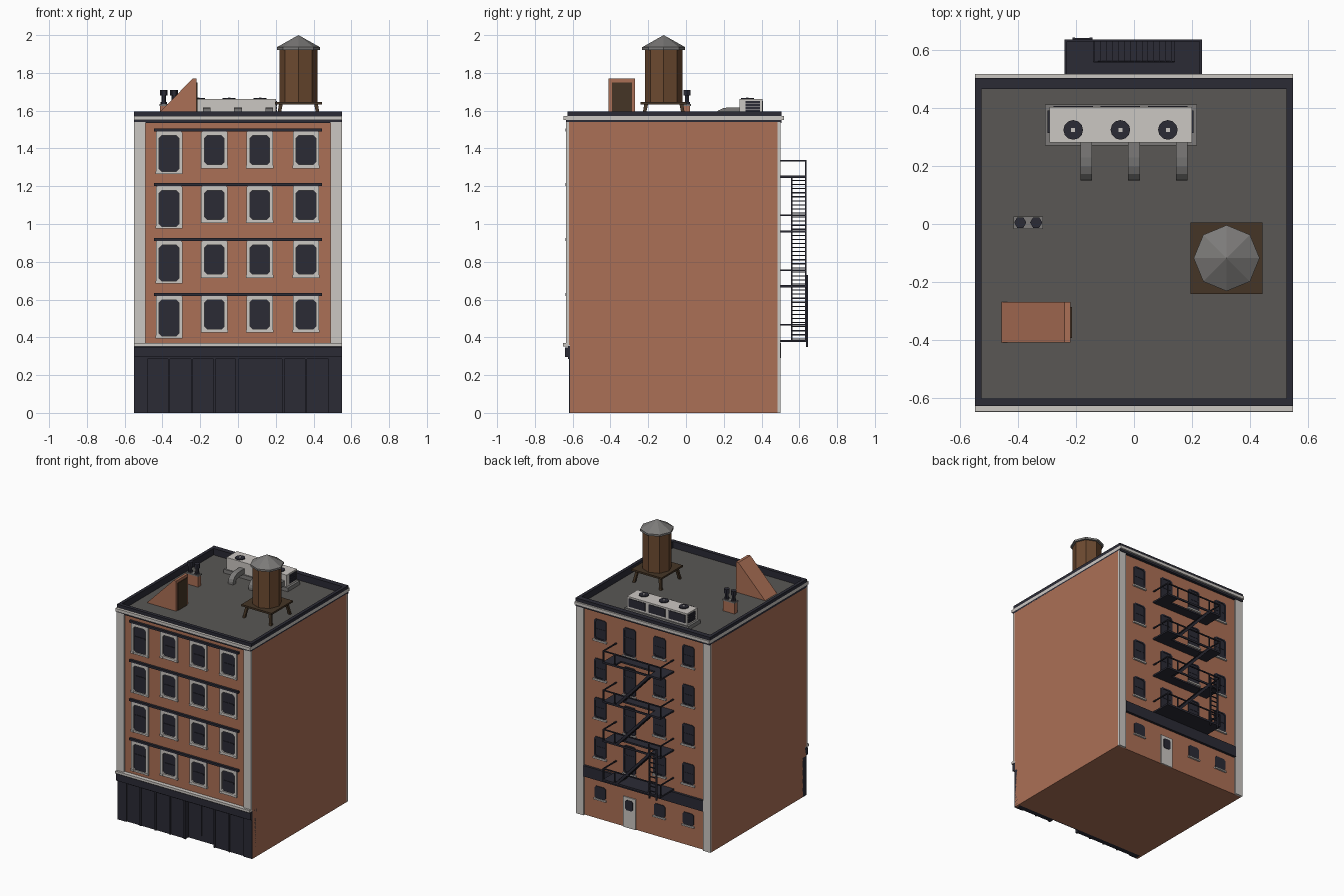
import bpy, bmesh, math
from mathutils import Vector

if "Cube" in bpy.data.objects:
    bpy.data.objects.remove(bpy.data.objects["Cube"])

def mat(name, r, g, b):
    m = bpy.data.materials.new(name)
    m.diffuse_color = (r, g, b, 1)
    m.use_nodes = True
    m.node_tree.nodes["Principled BSDF"].inputs["Base Color"].default_value = m.diffuse_color
    return m

BRICK = mat("brick", 0.41, 0.16, 0.092)
NAVY = mat("dark navy", 0.024, 0.024, 0.036)
STONE = mat("pale stone", 0.6, 0.57, 0.54)
ROOF = mat("roof felt", 0.1, 0.095, 0.09)
METAL = mat("grey metal", 0.2, 0.195, 0.19)
WOOD = mat("tank wood", 0.15, 0.068, 0.03)
DARKWOOD = mat("dark wood", 0.06, 0.036, 0.019)

def finish(name, bm, m):
    bmesh.ops.recalc_face_normals(bm, faces=bm.faces)
    me = bpy.data.meshes.new(name)
    bm.to_mesh(me)
    bm.free()
    me.materials.append(m)
    ob = bpy.data.objects.new(name, me)
    bpy.context.collection.objects.link(ob)
    return ob

def add_prism(bm, pts, axis, a, b):
    """Extrude a 2D polygon along an axis (remaining axes in xyz order)."""
    def p3(p, d):
        v = list(p)
        v.insert("xyz".index(axis), d)
        return bm.verts.new(v)
    lo, hi = [p3(p, a) for p in pts], [p3(p, b) for p in pts]
    n = len(pts)
    bm.faces.new(lo)
    bm.faces.new(hi)
    for i in range(n):
        j = (i + 1) % n
        bm.faces.new((lo[i], lo[j], hi[j], hi[i]))

def prisms(name, m, items):
    bm = bmesh.new()
    for it in items:
        add_prism(bm, *it)
    return finish(name, bm, m)

def box(x0, x1, y0, y1, z0, z1):
    return ([(x0, y0), (x1, y0), (x1, y1), (x0, y1)], "z", z0, z1)

def boxes(name, m, items):
    return prisms(name, m, [box(*b) for b in items])

def cham(x0, x1, z0, z1, c):
    """Rectangle with cut corners."""
    return [(x0 + c, z0), (x1 - c, z0), (x1, z0 + c), (x1, z1 - c),
            (x1 - c, z1), (x0 + c, z1), (x0, z1 - c), (x0, z0 + c)]

def rings(name, m, items, y0, y1):
    """Window surrounds: outer loop, inner loop, wall y and face y."""
    bm = bmesh.new()
    for out, inn in items:
        L = [[bm.verts.new((x, y, z)) for x, z in pts]
             for pts, y in ((out, y0), (out, y1), (inn, y1), (inn, y0))]
        for k in range(4):
            for i in range(8):
                j = (i + 1) % 8
                A, B = L[k], L[(k + 1) % 4]
                bm.faces.new((A[i], A[j], B[j], B[i]))
    return finish(name, bm, m)

def ngon(cx, cy, r, n, off=0):
    return [(cx + r * math.cos(off + 2 * math.pi * i / n),
             cy + r * math.sin(off + 2 * math.pi * i / n)) for i in range(n)]

FLOORS = [0.29 * i for i in range(4)]
COLS = [-0.365, -0.125, 0.115, 0.36]

# Brick body, with the shop bay set back at street level
boxes("brick_body", BRICK, [(-.55, .55, -.62, .485, .36, 1.54), (-.55, .55, -.575, .485, 0, .36),
                            (-.55, -.535, -.615, -.575, 0, .36), (.535, .55, -.615, -.575, 0, .36)])
boxes("corner_strips", STONE, [(s * .52 - .03, s * .52 + .03, y0, y1, z0, 1.54)
      for s in (-1, 1) for y0, y1, z0 in ((-.635, -.62, .36), (.485, .5, 0))])

# Shopfront: fascia, mullions, window panels, recessed door
boxes("shop_fascia", NAVY, [(-.55, .55, -.625, -.57, .285, .355), (-.55, .55, -.64, -.62, .295, .345)])
POSTS = [-.365, -.243, -.125]
boxes("shop_frame", NAVY, [(-.55, -.48, -.62, -.575, 0, .29), (.478, .55, -.62, -.575, 0, .29),
      (-.012, .002, -.62, -.575, 0, .29), (.233, .245, -.62, -.575, 0, .29)]
      + [(x - .005, x + .005, -.62, -.575, 0, .29) for x in POSTS + [.36]])
boxes("shop_panels", NAVY, [(-.48, -.01, -.612, -.575, 0, .29), (.24, .48, -.612, -.575, 0, .29)])
boxes("shop_doors", NAVY, [(.0, .24, -.582, -.575, 0, .29), (.01, .114, -.588, -.58, .04, .275),
                           (.122, .228, -.588, -.58, .04, .275)])
boxes("street_ledge", STONE, [(-.55, .55, -.65, -.6, .352, .37)])

# Front windows: stone surrounds, dark sashes, string lintels
front, glass, rails, ears = [], [], [], []
for f in FLOORS:
    for i, x in enumerate(COLS):
        zb = .395 if i == 0 else .425
        front.append((cham(x - .07, x + .07, zb, .62 + .003, .008), cham(x - .052, x + .052, zb + .012 * (1 if i == 0 else 1.6), .598, .014)))
        front[-1] = tuple([(px, pz + f) for px, pz in loop] for loop in front[-1])
        glass.append((front[-1][1], "y", -.62, -.622))
        rails.append((x - .042, x + .042, -.626, -.62, f + .515, f + .525))
        ears += [(x + s * .06 - .012, x + s * .06 + .012, -.635, -.62, f + zb, f + zb + .014) for s in (-1, 1)]
rings("front_window_surrounds", STONE, front, -.62, -.632)
boxes("front_window_corner_blocks", STONE, ears)
prisms("front_window_glass", NAVY, glass)
boxes("front_window_rails", NAVY, rails)
boxes("front_lintels", NAVY, [(-.445, .445, -.637, -.62, f + .62, f + .636) for f in FLOORS])

# Back windows, doors, sills and band
bglass, brail, sills, bframe = [], [], [], []
for x in (-.36, -.125, .12, .36):
    for f in FLOORS:
        zb = .4 if x == .12 else .455
        out = cham(x - .05, x + .05, zb + f, .605 + f, .012)
        inn = cham(x - .04, x + .04, zb + f + .01, .595 + f, .012)
        bframe.append((out, inn))
        bglass.append((out, "y", .484, .487))
        brail.append((x - .042, x + .042, .485, .489, f + .525, f + .535))
        sills.append((x - .055, x + .055, .485, .498, zb + f - .012, zb + f))
    if x != .12:
        bglass.append((cham(x - .045, x + .045, .15, .24, .012), "y", .484, .49))
        sills.append((x - .05, x + .05, .485, .498, .14, .15))
bglass.append((cham(.09, .15, .13, .205, .01), "y", .49, .496))
prisms("back_window_glass", NAVY, bglass)
rings("back_window_frames", NAVY, bframe, .485, .491)
boxes("back_window_rails", NAVY, brail)
boxes("back_sills", STONE, sills)
boxes("back_door", STONE, [(.07, .17, .485, .493, 0, .225)])
boxes("back_band", NAVY, [(-.49, .49, .485, .503, .29, .37)])

# Cornice, parapet and roof
def roof_ring(name, m, y0, y1, z0, z1):
    boxes(name, m, [(-.55, .55, y0, -.605, z0, z1), (-.55, .55, .47, y1, z0, z1),
                    (-.55, -.53, -.605, .47, z0, z1), (.53, .55, -.605, .47, z0, z1)])
roof_ring("cornice_underband", NAVY, -.635, .505, 1.535, 1.55)
roof_ring("cornice", STONE, -.648, .518, 1.55, 1.572)
roof_ring("parapet_cap", NAVY, -.628, .505, 1.572, 1.595)
boxes("parapet_lining", NAVY, [(-.53, .53, -.605, -.602, 1.54, 1.595), (-.53, .53, .467, .47, 1.54, 1.595),
      (-.53, -.527, -.605, .47, 1.54, 1.595), (.527, .53, -.605, .47, 1.54, 1.595)])
boxes("roof_deck", ROOF, [(-.53, .53, -.605, .47, 1.535, 1.547)])

# Water tank on a splayed stand
TX, TY = .32, -.118
boxes("tank_platform", DARKWOOD, [(TX - .124, TX + .124, TY - .124, TY + .124, 1.632, 1.645)])
bm = bmesh.new()
for sx in (-1, 1):
    for sy in (-1, 1):
        lo = [bm.verts.new((TX + sx * .11 + a, TY + sy * .11 + b, 1.545)) for a, b in ngon(0, 0, .012, 4, .785)]
        hi = [bm.verts.new((TX + sx * .093 + a, TY + sy * .093 + b, 1.635)) for a, b in ngon(0, 0, .014, 4, .785)]
        bm.faces.new(lo)
        bm.faces.new(hi)
        for i in range(4):
            bm.faces.new((lo[i], lo[i - 1], hi[i - 1], hi[i]))
finish("tank_legs", bm, DARKWOOD)
prisms("tank_barrel", WOOD, [(ngon(TX, TY, .1, 8), "z", 1.645, 1.925)])
prisms("tank_roof_rim", METAL, [(ngon(TX, TY, .114, 8), "z", 1.922, 1.936)])
bm = bmesh.new()
base = [bm.verts.new((x, y, 1.936)) for x, y in ngon(TX, TY, .114, 8)]
tip = bm.verts.new((TX, TY, 2.0))
for i in range(8):
    bm.faces.new((base[i - 1], base[i], tip))
finish("tank_roof", bm, METAL)

# Stair bulkhead with door
prisms("stair_bulkhead", BRICK, [([(-.46, 1.545), (-.22, 1.545), (-.22, 1.77), (-.24, 1.77)], "y", -.41, -.27)])
boxes("bulkhead_door", DARKWOOD, [(-.222, -.215, -.393, -.287, 1.545, 1.75)])

# Chimney with two pipes
boxes("chimney_base", BRICK, [(-.412, -.318, -.012, .022, 1.545, 1.625)])
boxes("chimney_top", METAL, [(-.416, -.314, -.017, .026, 1.625, 1.635)])
prisms("chimney_pipes", NAVY, [(ngon(x, .005, r, 6), "z", a, b) for x in (-.393, -.338)
       for r, a, b in ((.013, 1.63, 1.69), (.021, 1.68, 1.71), (.018, 1.635, 1.645))])

# Air handling unit with fans, grilles and ducts
boxes("unit_base", METAL, [(-.308, .217, .272, .412, 1.545, 1.575)])
boxes("unit_body", STONE, [(-.292, .2, .282, .404, 1.575, 1.662)])
FANS = (-.21, -.047, .117)
prisms("unit_fans", NAVY, [(ngon(x, .325, .034, 12), "z", 1.66, 1.668) for x in FANS])
boxes("unit_fan_hubs", STONE, [(x - .007, x + .007, .318, .332, 1.665, 1.67) for x in FANS])
boxes("unit_grilles", NAVY, [(x - .068, x + .068, .403, .408, 1.59, 1.65) for x in FANS]
      + [(a, b, .315, .392, 1.59 + k * .016, 1.603 + k * .016) for k in range(4)
         for a, b in ((.199, .206), (-.298, -.291))])
outer = [(.285 - .055 - .08 * math.sin(t), 1.565 + .053 * math.cos(t)) for t in (0, .4, .8, 1.2, 1.57)]
inner = [(.23 - .045 * math.sin(t), 1.565 + .015 * math.cos(t)) for t in (1.57, .8, 0)]
duct = [(.285, 1.618)] + outer + [(.15, 1.545), (.185, 1.545)] + inner + [(.285, 1.58)]
prisms("unit_ducts", METAL, [(duct, "x", x - .02, x + .02) for x in (-.165, 0, .165)])

# Fire escape: platforms with stair openings, rails, flights and drop ladder
plates, rail, flights = [], [], []
for k, f in enumerate(FLOORS):
    z = .38 + f
    if k == 0:
        plates.append((-.24, .235, .485, .637, z - .006, z + .006))
    else:
        plates += [(-.24, .235, .485, .56, z - .006, z + .006), (-.24, -.14, .56, .637, z - .006, z + .006),
                   (.14, .235, .56, .637, z - .006, z + .006)]
    plates.append((-.24, .235, .63, .638, z - .006, z + .008))
    rail += [(x - .004, x + .004, .485, .638, z + .082, z + .09) for x in (-.236, .231)]
    rail += [(x - .004, x + .004, .63, .638, z, z + .09) for x in (-.236, -.14, .14, .231)]
    rail.append((-.24, .235, .63, .638, z + .082, z + .09))
    if k < 3:
        for y in (.556, .63):
            flights.append(([(.14, z), (.115, z), (-.15, z + .285), (-.125, z + .285)], "y", y, y + .007))
        for i in range(13):
            x, zt = .12 - i * .0205, z + .012 + i * .0215
            flights.append(box(x - .011, x + .011, .56, .632, zt - .003, zt + .003))
boxes("escape_platforms", NAVY, plates)
boxes("escape_rails", NAVY, rail)
prisms("escape_flights", NAVY, flights)
boxes("drop_ladder", NAVY, [(x - .005, x + .005, .636, .645, .35, .73) for x in (-.208, -.148)]
      + [(-.208, -.148, .638, .643, .37 + i * .035, .377 + i * .035) for i in range(11)])
